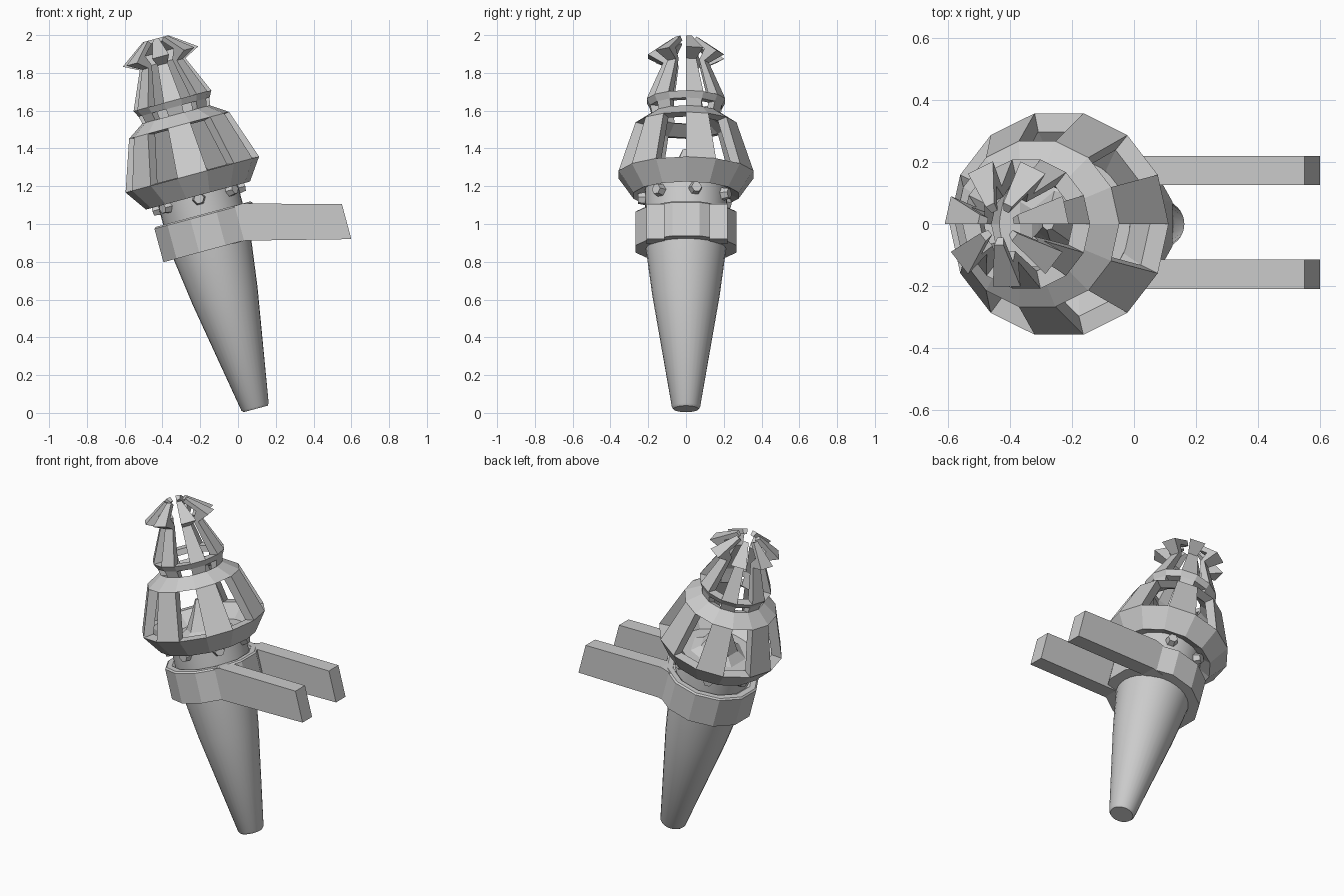
import bpy, bmesh, math
from mathutils import Matrix, Vector

if "Cube" in bpy.data.objects:
    bpy.data.objects.remove(bpy.data.objects["Cube"])

# Tilted frame: local z runs along the torch axis
TILT = Matrix.Translation((0.093, 0, 0.021)) @ Matrix.Rotation(math.radians(-15.1), 4, 'Y')
N = 7                                   # repeats around the flame
STEP = 2 * math.pi / N


def finish(name, bm, tilt=True, smooth=False):
    bmesh.ops.remove_doubles(bm, verts=bm.verts, dist=1e-5)
    bmesh.ops.recalc_face_normals(bm, faces=bm.faces)
    if tilt:
        bm.transform(TILT)
    me = bpy.data.meshes.new(name)
    bm.to_mesh(me)
    bm.free()
    ob = bpy.data.objects.new(name, me)
    bpy.context.collection.objects.link(ob)
    if smooth:
        bpy.ops.object.select_all(action='DESELECT')
        ob.select_set(True)
        bpy.context.view_layer.objects.active = ob
        bpy.ops.object.shade_smooth_by_angle(angle=math.radians(35))
    return ob


def lathe(name, profile, sides, closed=False, phase=0.0, smooth=False):
    """Revolve (radius, height) points; open profiles get end caps."""
    bm = bmesh.new()
    rings = []
    for r, s in profile:
        rings.append([bm.verts.new((r * math.cos(phase + 2 * math.pi * i / sides),
                                    r * math.sin(phase + 2 * math.pi * i / sides), s))
                      for i in range(sides)])
    pairs = list(zip(rings, rings[1:]))
    if closed:
        pairs.append((rings[-1], rings[0]))
    else:
        bm.faces.new(rings[0])
        bm.faces.new(rings[-1])
    for a, b in pairs:
        for i in range(sides):
            j = (i + 1) % sides
            bm.faces.new((a[i], a[j], b[j], b[i]))
    return finish(name, bm, smooth=smooth)


# Handle with neck, and the inner spike above it
lathe("handle", [(0.066, 0), (0.075, 0.012), (0.178, 0.62), (0.213, 0.88),
                 (0.218, 1.06), (0.218, 1.215)], 32, smooth=True)
lathe("inner_spike", [(0.19, 1.2), (0.11, 1.25), (0.06, 1.34), (0.02, 1.42)], 7)

# Collar around the handle
lathe("collar", [(0.212, 0.877), (0.278, 0.877), (0.278, 1.06),
                 (0.268, 1.068), (0.235, 1.068), (0.212, 1.05)], 12,
      closed=True, phase=math.radians(15))

# Bracket arms: side outline extruded in y
ARM = [(-0.05, 1.085), (0.02, 1.108), (0.55, 1.106), (0.6, 0.92), (0.04, 0.912), (-0.03, 0.893)]
for name, y0, y1 in (("arm_front", -0.21, -0.115), ("arm_back", 0.125, 0.22)):
    bm = bmesh.new()
    f = bm.faces.new([bm.verts.new((x, y0, z)) for x, z in ARM])
    ext = bmesh.ops.extrude_face_region(bm, geom=[f])
    bmesh.ops.translate(bm, vec=(0, y1 - y0, 0),
                        verts=[v for v in ext["geom"] if isinstance(v, bmesh.types.BMVert)])
    if f.is_valid is False or len(bm.faces) < len(ARM) + 2:
        bm.faces.new([v for v in bm.verts if abs(v.co.y - y0) < 1e-6])
    finish(name, bm, tilt=False)

# Hexagonal studs on the neck
bm = bmesh.new()
for k in range(N):
    a = -math.pi / 2 + k * STEP
    m = (Matrix.Rotation(a, 4, 'Z') @ Matrix.Translation((0.225, 0, 1.153))
         @ Matrix.Rotation(math.pi / 2, 4, 'Y'))
    bmesh.ops.create_cone(bm, cap_ends=True, segments=6, radius1=0.04, radius2=0.028,
                          depth=0.06, matrix=m)
finish("studs", bm)

# Flame cage: (outer r, outer s, inner r, inner s, solid band up to next level?)
LEVELS = [
    (0.285, 1.170, 0.210, 1.205, True),
    (0.366, 1.285, 0.305, 1.290, False),
    (0.274, 1.555, 0.215, 1.545, True),
    (0.185, 1.615, 0.140, 1.600, False),
    (0.195, 1.655, 0.150, 1.655, True),
    (0.213, 1.690, 0.155, 1.690, False),
    (0.125, 1.890, 0.090, 1.900, False),
    (0.207, 1.932, 0.125, 1.955, False),
    (0.070, 2.030, 0.045, 2.010, False),
]
bm = bmesh.new()


def ring(r, s):
    return [bm.verts.new((r * math.cos(a), r * math.sin(a), s))
            for a in (-math.pi / 2 + STEP * (j - 0.5) / 2 for j in range(2 * N))]


outer = [ring(l[0], l[1]) for l in LEVELS]
inner = [ring(l[2], l[3]) for l in LEVELS]
rows, cols = len(LEVELS) - 1, 2 * N


def solid(i, j):
    return 0 <= i < rows and (j % 2 == 0 or LEVELS[i][4])


for i in range(rows):
    for j in range(cols):
        if not solid(i, j):
            continue
        n = (j + 1) % cols
        for g in (outer, inner):
            bm.faces.new((g[i][j], g[i][n], g[i + 1][n], g[i + 1][j]))
        # side walls wherever the neighbouring cell is open
        for di, dj, a, b in ((0, -1, (i, j), (i + 1, j)), (0, 1, (i, n), (i + 1, n)),
                             (-1, 0, (i, j), (i, n)), (1, 0, (i + 1, j), (i + 1, n))):
            if not solid(i + di, (j + dj) % cols):
                bm.faces.new((outer[a[0]][a[1]], outer[b[0]][b[1]],
                              inner[b[0]][b[1]], inner[a[0]][a[1]]))
finish("flame_cage", bm)
